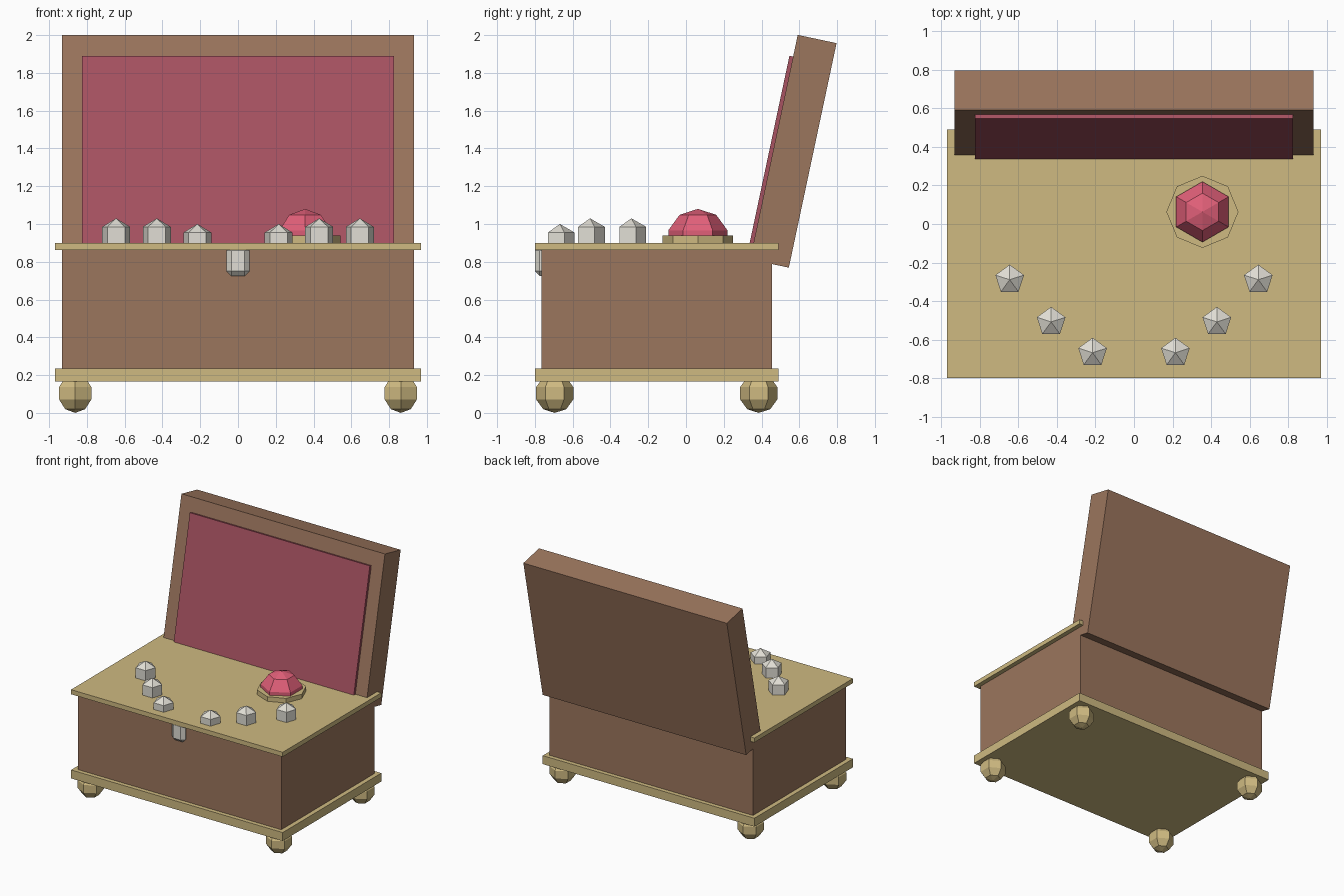
import bpy, bmesh
from math import radians, sin, cos
from mathutils import Vector

if "Cube" in bpy.data.objects:
    bpy.data.objects.remove(bpy.data.objects["Cube"])


def material(name, rgb):
    m = bpy.data.materials.new(name)
    m.diffuse_color = (*rgb, 1)
    m.use_nodes = True
    m.node_tree.nodes["Principled BSDF"].inputs["Base Color"].default_value = m.diffuse_color
    return m


WOOD = material("wood", (0.33, 0.18, 0.11))
GOLD = material("gold", (0.62, 0.49, 0.22))
VELVET = material("velvet", (0.39, 0.085, 0.12))
RUBY = material("ruby", (0.75, 0.115, 0.19))
PEARL = material("pearl", (0.75, 0.73, 0.66))


def finish(name, bm, loc, mat):
    mesh = bpy.data.meshes.new(name)
    bm.to_mesh(mesh)
    bm.free()
    mesh.materials.append(mat)
    ob = bpy.data.objects.new(name, mesh)
    ob.location = loc
    bpy.context.collection.objects.link(ob)
    return ob


def box(name, size, loc, mat, tilt=0.0, bevel=0.0):
    bm = bmesh.new()
    bmesh.ops.create_cube(bm, size=1)
    bmesh.ops.scale(bm, vec=size, verts=bm.verts)
    if bevel:
        bmesh.ops.bevel(bm, geom=bm.edges[:], offset=bevel, segments=1,
                        affect='EDGES')
    ob = finish(name, bm, loc, mat)
    ob.rotation_euler.x = tilt
    return ob


def ball(name, radius, sides, bands, loc, mat):
    bm = bmesh.new()
    bmesh.ops.create_uvsphere(bm, u_segments=sides, v_segments=bands, radius=radius)
    return finish(name, bm, loc, mat)


# Chest body with gold trims
CY = -0.155
box("body", (1.865, 1.22, 0.70), (0, CY, 0.525), WOOD)
box("base_trim", (1.94, 1.29, 0.07), (0, CY, 0.20), GOLD)
box("top_plate", (1.94, 1.29, 0.038), (0, CY, 0.881), GOLD)

# Open lid leaning back, with its velvet lining
TILT = radians(12)
lid_centre = Vector((0, 0.568, 1.385))
up = Vector((0, sin(TILT), cos(TILT)))
out = Vector((0, -cos(TILT), sin(TILT)))
box("lid", (1.865, 0.21, 1.215), lid_centre, WOOD, -TILT)
box("lid_lining", (1.65, 0.04, 1.03), lid_centre + out * 0.105 - up * 0.025,
    VELVET, -TILT)

# Ball feet
for sx in (-1, 1):
    for sy in (-1, 1):
        ball("foot", 0.104, 6, 5, (sx * 0.862, CY + sy * 0.54, 0.104), GOLD)

# Pearls draped in an arc on the top
for sx in (-1, 1):
    for x, y, z in ((0.645, -0.289, 0.94), (0.43, -0.508, 0.94), (0.215, -0.668, 0.91)):
        ball("pearl", 0.09, 5, 3, (sx * x, y, z), PEARL)

# Ruby in an eight-sided gold setting
bm = bmesh.new()
bmesh.ops.create_cone(bm, cap_ends=True, segments=8, radius1=0.187, radius2=0.187, depth=0.05)
finish("ruby_setting", bm, (0.355, 0.063, 0.913), GOLD)
ball("ruby", 0.165, 6, 5, (0.355, 0.063, 0.915), RUBY)

# Clasp on the front
box("clasp", (0.12, 0.08, 0.16), (0, -0.76, 0.805), PEARL, bevel=0.025)
